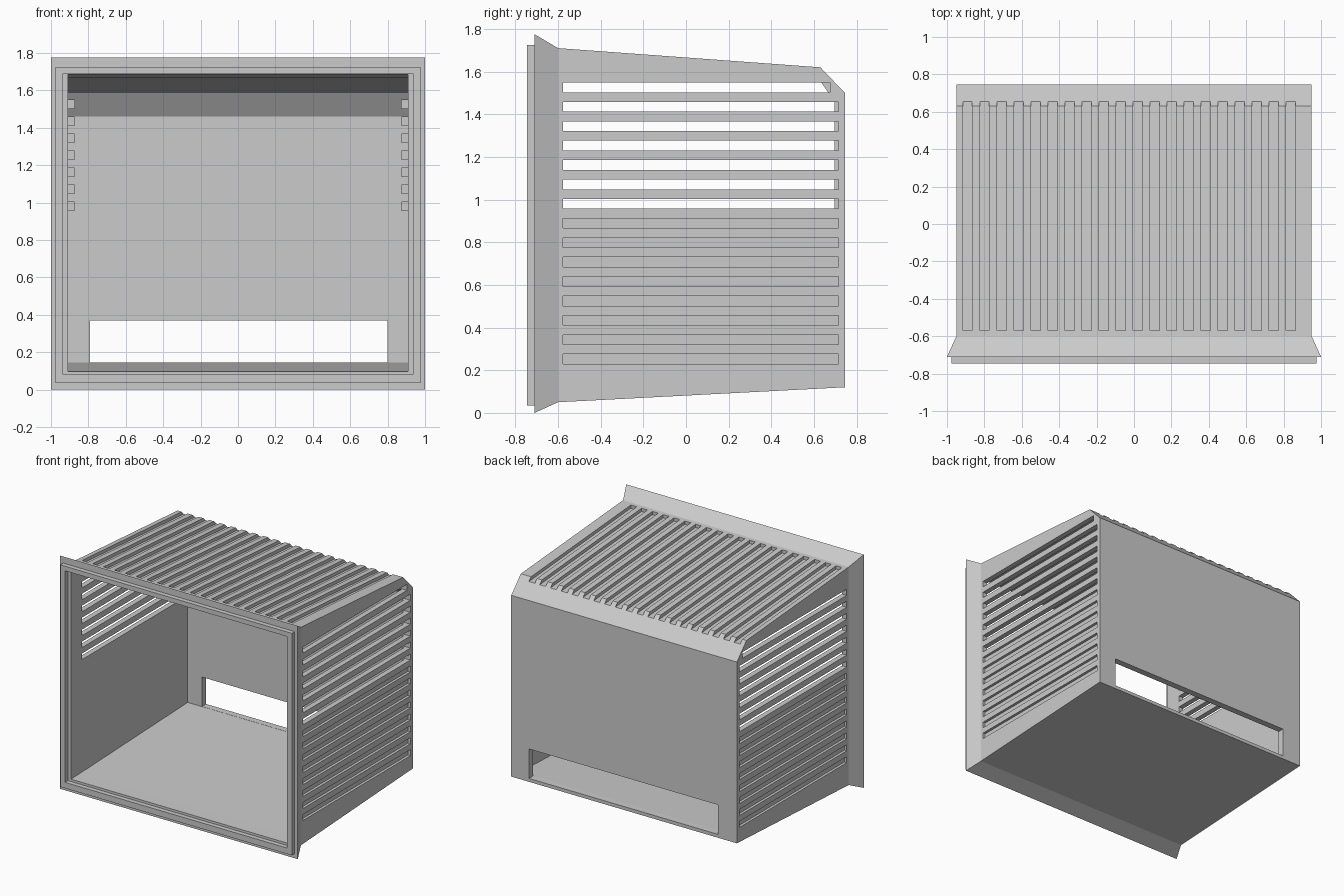
import bpy
import bmesh

cube = bpy.data.objects.get("Cube")
if cube:
    bpy.data.objects.remove(cube, do_unlink=True)

grey = bpy.data.materials.new("plain grey")
grey.use_nodes = True
COLOR = (0.6, 0.6, 0.6, 1)
grey.diffuse_color = COLOR
grey.node_tree.nodes["Principled BSDF"].inputs["Base Color"].default_value = COLOR


def make_object(name, bm):
    bmesh.ops.recalc_face_normals(bm, faces=bm.faces[:])
    mesh = bpy.data.meshes.new(name)
    bm.to_mesh(mesh)
    bm.free()
    mesh.materials.append(grey)
    obj = bpy.data.objects.new(name, mesh)
    bpy.context.collection.objects.link(obj)
    return obj


def add_block(bm, x, y, z, slope=0.0):
    """Box between ranges; its z shifts by slope along y."""
    corners = {}
    for i in (0, 1):
        for j in (0, 1):
            for k in (0, 1):
                corners[i, j, k] = bm.verts.new(
                    (x[i], y[j], z[k] + slope * (y[j] - y[0])))
    ring = ((0, 0), (1, 0), (1, 1), (0, 1))
    for s in (0, 1):
        bm.faces.new([corners[s, a, b] for a, b in ring])
        bm.faces.new([corners[a, s, b] for a, b in ring])
        bm.faces.new([corners[a, b, s] for a, b in ring])


# Shell: rectangular rings (y, half width, bottom, top) from outer back to inner back
RINGS = [
    (0.745, 0.95, 0.12, 1.50), (0.63, 0.95, 0.114, 1.62),
    (-0.60, 0.95, 0.05, 1.71), (-0.71, 1.0, 0.0, 1.775),
    (-0.71, 0.975, 0.035, 1.725), (-0.745, 0.975, 0.035, 1.725),
    (-0.745, 0.935, 0.08, 1.69), (-0.71, 0.935, 0.08, 1.69),
    (-0.71, 0.91, 0.098, 1.686), (-0.60, 0.91, 0.10, 1.667),
    (0.61, 0.91, 0.142, 1.585), (0.695, 0.91, 0.145, 1.46),
]
bm = bmesh.new()
loops = [[bm.verts.new(p) for p in ((-w, y, lo), (w, y, lo), (w, y, hi), (-w, y, hi))]
         for y, w, lo, hi in RINGS]
for a, b in zip(loops, loops[1:]):
    for i in range(4):
        j = (i + 1) % 4
        bm.faces.new((a[i], a[j], b[j], b[i]))
bm.faces.new(loops[0])
bm.faces.new(loops[-1])
housing = make_object("vented_housing", bm)

# Cutters: rear window, side vents and roof grooves
bm = bmesh.new()
add_block(bm, (-0.79, 0.80), (0.65, 0.80), (0.146, 0.37))

PITCH = 0.091
for n in range(15):
    z = 1.503 - n * PITCH
    back = 0.675 if n == 0 else 0.716
    inner = 0.875 if n < 7 else 0.93      # upper vents pass through the wall
    for side in (-1, 1):
        x = sorted((side * inner, side * 1.05))
        add_block(bm, x, (-0.576, back), (z, z + 0.046))

SLOPE = (1.62 - 1.71) / (0.63 + 0.60)
for n in range(20):
    x = -0.915 + n * PITCH
    add_block(bm, (x, x + 0.05), (-0.57, 0.70), (1.683, 1.76), SLOPE)
cutter = make_object("vent_cutter", bm)
cutter.hide_render = True

# Cut, apply and discard the helper
mod = housing.modifiers.new("vents", "BOOLEAN")
mod.operation = "DIFFERENCE"
mod.solver = "EXACT"
mod.object = cutter
bpy.context.view_layer.objects.active = housing
housing.select_set(True)
bpy.ops.object.modifier_apply(modifier=mod.name)
bpy.data.objects.remove(cutter, do_unlink=True)
